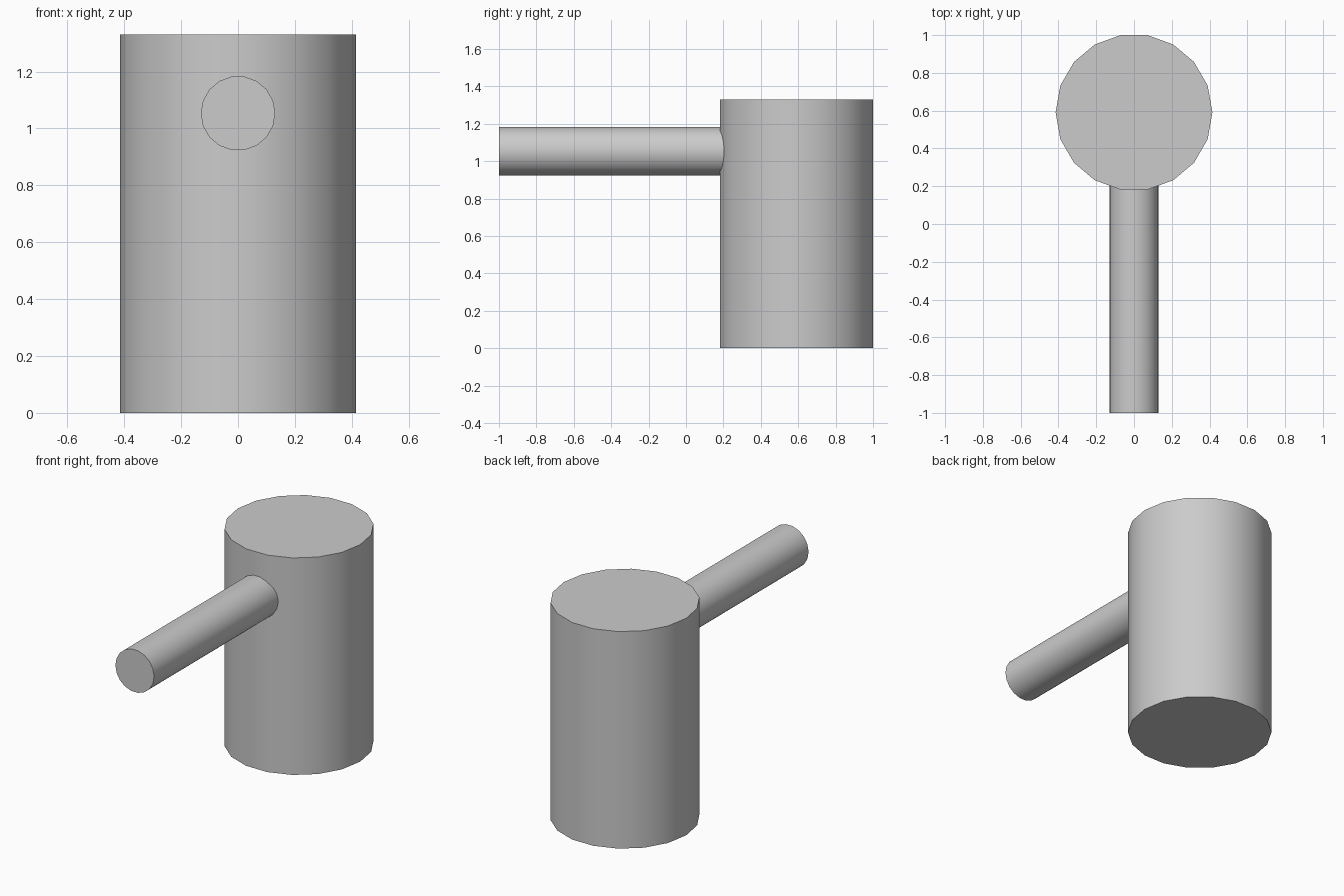
import bpy
from math import radians

if "Cube" in bpy.data.objects:
    bpy.data.objects.remove(bpy.data.objects["Cube"])

SIDES = 18


def cylinder(name, radius, length, location, rotation):
    bpy.ops.mesh.primitive_cylinder_add(
        vertices=SIDES, radius=radius, depth=length,
        location=location, rotation=rotation)
    obj = bpy.context.object
    obj.name = name
    bpy.ops.object.transform_apply(location=False, rotation=True, scale=True)
    bpy.ops.object.shade_smooth_by_angle(angle=radians(30))
    return obj


# Upright body, turned half a side so that a flat faces front and back
cylinder("body", 0.415, 1.33, (0, 0.591, 0.665), (0, 0, radians(10)))

# Horizontal handle from y = -1, ending just inside the body
front, back = -1.0, 0.25
cylinder("handle", 0.131, back - front, (0, (front + back) / 2, 1.053),
         (radians(90), radians(10), 0))
